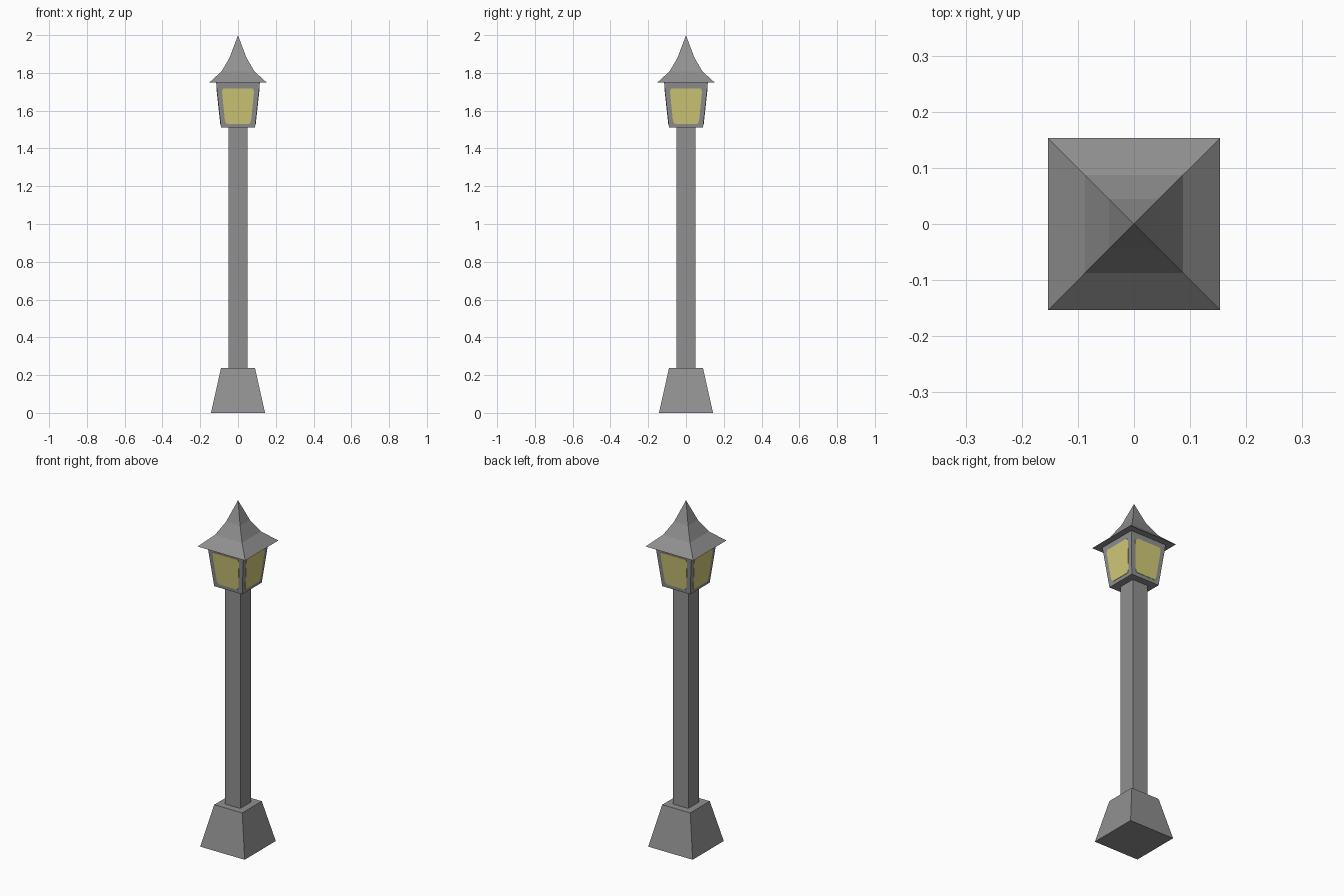
import bpy
import bmesh
from mathutils import Matrix
from math import pi

if "Cube" in bpy.data.objects:
    bpy.data.objects.remove(bpy.data.objects["Cube"])


def material(name, rgb):
    m = bpy.data.materials.new(name)
    m.diffuse_color = (*rgb, 1)
    m.use_nodes = True
    m.node_tree.nodes["Principled BSDF"].inputs["Base Color"].default_value = m.diffuse_color
    return m


GREY = material("grey metal", (0.28, 0.28, 0.28))
GLOW = material("warm glass", (0.65, 0.59, 0.19))


def finish(bm, name, mat):
    bmesh.ops.recalc_face_normals(bm, faces=bm.faces)
    mesh = bpy.data.meshes.new(name)
    bm.to_mesh(mesh)
    bm.free()
    mesh.materials.append(mat)
    obj = bpy.data.objects.new(name, mesh)
    bpy.context.collection.objects.link(obj)
    return obj


def square_loft(name, profile, mat):
    """Closed square-section solid from (half width, z) pairs; half width 0 is a point."""
    bm = bmesh.new()
    rings = []
    for h, z in profile:
        if h == 0:
            rings.append([bm.verts.new((0, 0, z))] * 4)
        else:
            rings.append([bm.verts.new((x * h, y * h, z))
                          for x, y in ((-1, -1), (1, -1), (1, 1), (-1, 1))])
    for a, b in zip(rings, rings[1:]):
        for i in range(4):
            j = (i + 1) % 4
            quad = [a[i], a[j], b[j], b[i]]
            bm.faces.new(list(dict.fromkeys(quad)))
    for ring in (rings[0], rings[-1]):
        if len(set(ring)) == 4:
            bm.faces.new(ring)
    return finish(bm, name, mat)


# Post parts, bottom to top
square_loft("base", [(0.143, 0), (0.09, 0.238)], GREY)
square_loft("pole", [(0.05, 0.238), (0.05, 1.51)], GREY)
square_loft("lantern_body", [(0.09, 1.51), (0.116, 1.75)], GREY)

# Flared roof with a flat underside
square_loft("roof", [(0.153, 1.748), (0.087, 1.808), (0.045, 1.88), (0, 2.0)], GREY)

# Glass panes: thin plates with clipped corners, one on each lantern side
right_half = [(0.060, 1.53), (0.069, 1.545), (0.085, 1.705), (0.077, 1.718)]
outline = right_half + [(-x, z) for x, z in reversed(right_half)]


def pane_point(x, z, offset):
    return (x, -(0.09 + 0.026 * (z - 1.51) / 0.24 + offset), z)


for k, side in enumerate(("front", "right", "back", "left")):
    bm = bmesh.new()
    outer = [bm.verts.new(pane_point(x, z, 0.002)) for x, z in outline]
    inner = [bm.verts.new(pane_point(x, z, -0.001)) for x, z in outline]
    bm.faces.new(outer)
    bm.faces.new(inner[::-1])
    for i in range(len(outline)):
        j = (i + 1) % len(outline)
        bm.faces.new((outer[j], outer[i], inner[i], inner[j]))
    bmesh.ops.rotate(bm, verts=bm.verts, cent=(0, 0, 0),
                     matrix=Matrix.Rotation(k * pi / 2, 3, 'Z'))
    finish(bm, side + "_pane", GLOW)
